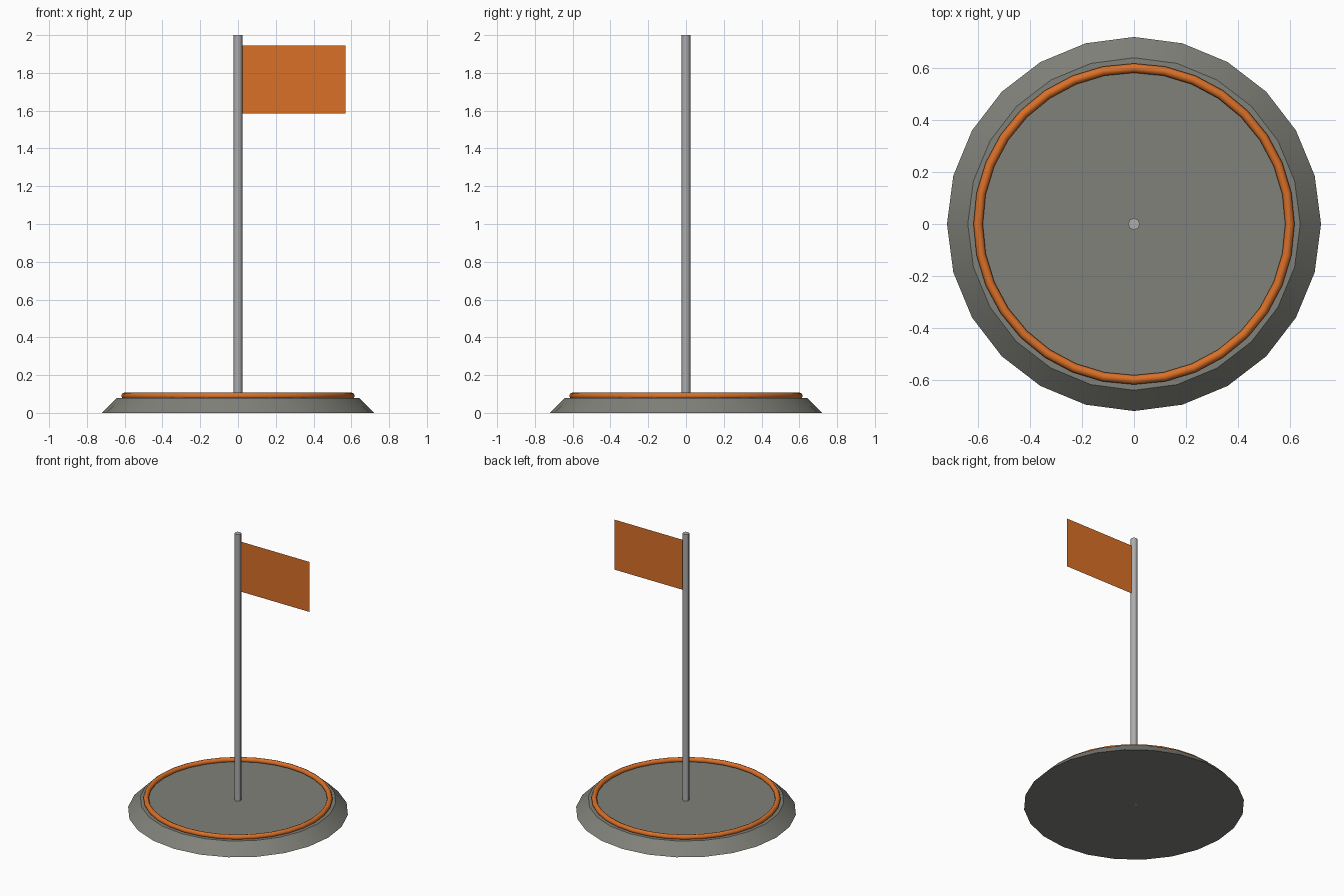
import bpy, math

if "Cube" in bpy.data.objects:
    bpy.data.objects.remove(bpy.data.objects["Cube"])

def material(name, rgb):
    m = bpy.data.materials.new(name)
    m.diffuse_color = (*rgb, 1)
    m.use_nodes = True
    m.node_tree.nodes["Principled BSDF"].inputs["Base Color"].default_value = m.diffuse_color
    return m

stone = material("warm grey", (0.22, 0.22, 0.195))
metal = material("light grey metal", (0.42, 0.42, 0.43))
orange = material("orange", (0.70, 0.16, 0.02))

def finish(name, mat, angle=30):
    o = bpy.context.object
    o.name = name
    o.data.materials.append(mat)
    bpy.ops.object.shade_smooth_by_angle(angle=math.radians(angle))
    return o

# sloped round base
bpy.ops.mesh.primitive_cone_add(vertices=24, radius1=0.72, radius2=0.64, depth=0.08,
                                location=(0, 0, 0.04))
finish("base", stone)

# raised ring on the base
bpy.ops.mesh.primitive_torus_add(major_segments=32, minor_segments=8, major_radius=0.6,
                                 minor_radius=0.018, location=(0, 0, 0.09))
finish("ring", orange, 60)

# pole
bpy.ops.mesh.primitive_cylinder_add(vertices=8, radius=0.023, depth=2, location=(0, 0, 1))
finish("pole", metal, 60)

# flag: a single upright sheet
x0, x1, z0, z1 = 0.02, 0.57, 1.585, 1.945
mesh = bpy.data.meshes.new("flag")
mesh.from_pydata([(x0, 0, z0), (x1, 0, z0), (x1, 0, z1), (x0, 0, z1)], [], [(0, 1, 2, 3)])
mesh.materials.append(orange)
flag = bpy.data.objects.new("flag", mesh)
bpy.context.collection.objects.link(flag)
